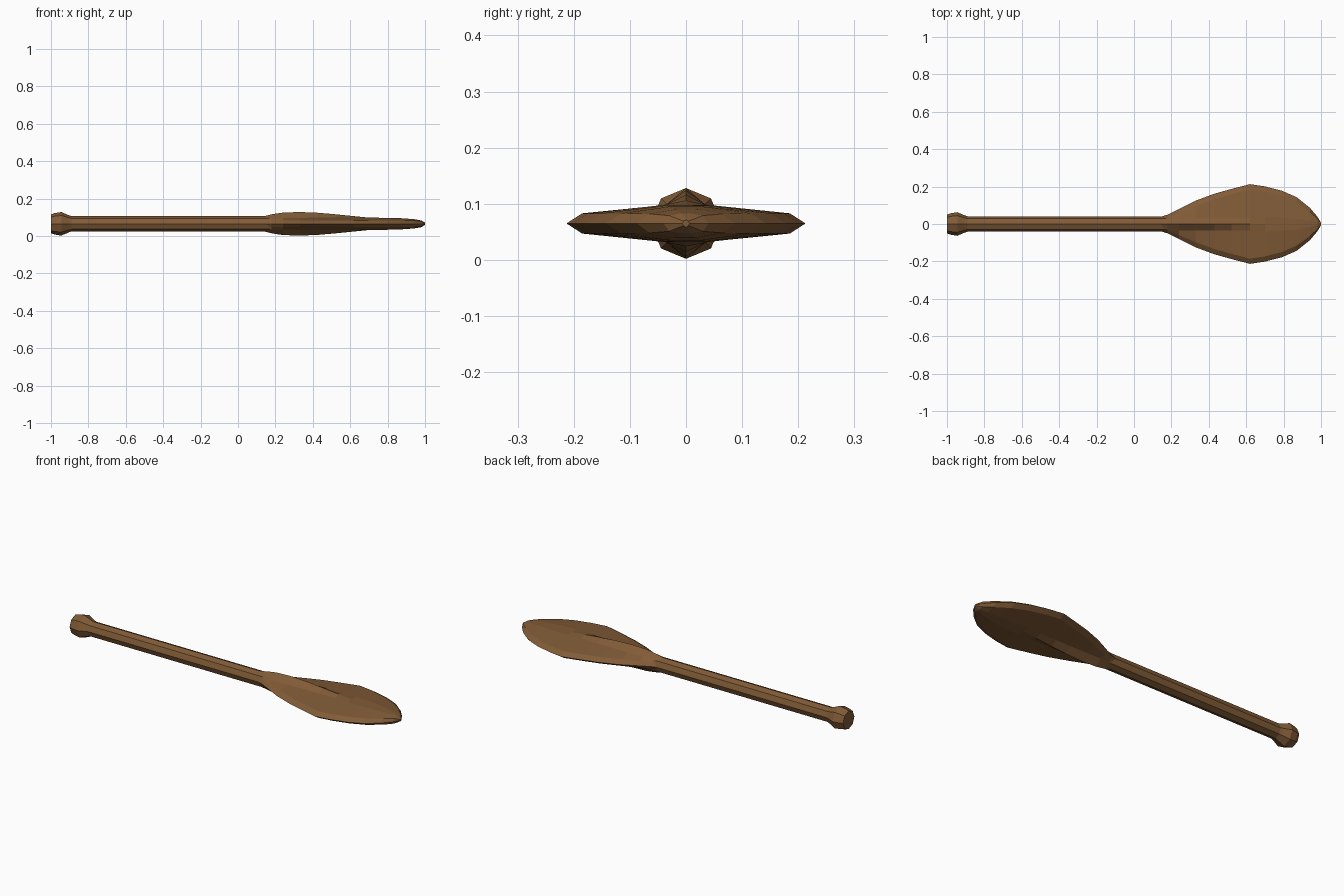
import bpy
import bmesh
from math import sin, cos, pi

cube = bpy.data.objects.get("Cube")
if cube:
    bpy.data.objects.remove(cube)

AXIS_Z = 0.065
wood = bpy.data.materials.new("brown wood")
wood.use_nodes = True
colour = (0.22, 0.105, 0.038, 1)
wood.diffuse_color = colour
wood.node_tree.nodes["Principled BSDF"].inputs["Base Color"].default_value = colour


def loft(name, rings):
    """Skin a row of closed (x, y, z) rings and cap both ends."""
    bm = bmesh.new()
    rows = [[bm.verts.new(p) for p in ring] for ring in rings]
    count = len(rows[0])
    for a, b in zip(rows, rows[1:]):
        for i in range(count):
            j = (i + 1) % count
            bm.faces.new((a[i], a[j], b[j], b[i]))
    bm.faces.new(rows[0])
    bm.faces.new(rows[-1])
    bmesh.ops.remove_doubles(bm, verts=bm.verts, dist=0.0001)
    bmesh.ops.recalc_face_normals(bm, faces=bm.faces)
    mesh = bpy.data.meshes.new(name)
    bm.to_mesh(mesh)
    bm.free()
    mesh.materials.append(wood)
    obj = bpy.data.objects.new(name, mesh)
    obj.location.z = AXIS_Z
    bpy.context.collection.objects.link(obj)


def octagon(x, r):
    return [(x, r * cos(i * pi / 4), r * sin(i * pi / 4)) for i in range(8)]


def blade_ring(x, width, ridge, flat, rim):
    """Section with a raised spine, a flat panel and a bevelled rim."""
    foot = min(0.036, width * 0.6) if ridge > flat else width * 0.2
    inner = max(width - 0.028, width * 0.75)
    quarter = [(width, 0), (inner, rim), (foot, flat), (0, ridge)]
    half = quarter + [(-y, z) for y, z in reversed(quarter[:3])]
    lower = [(y, -z) for y, z in reversed(half[1:-1])]
    return [(x, y, z) for y, z in half + lower]


# Shaft and end knob
loft("shaft", [octagon(-0.92, 0.041), octagon(0.18, 0.041)])
loft("end_knob", [octagon(x, r) for x, r in
                  ((-1, 0.05), (-0.982, 0.057), (-0.945, 0.063), (-0.905, 0.046), (-0.89, 0.041))])

# Blade: x, half width, spine height, panel height, rim height
stations = (
    (0.14, 0.038, 0.041, 0.029, 0.015),
    (0.18, 0.05, 0.051, 0.03, 0.017),
    (0.24, 0.08, 0.06, 0.031, 0.018),
    (0.33, 0.125, 0.063, 0.032, 0.018),
    (0.43, 0.162, 0.059, 0.033, 0.018),
    (0.52, 0.187, 0.051, 0.033, 0.018),
    (0.62, 0.213, 0.041, 0.033, 0.018),
    (0.70, 0.201, 0.033, 0.033, 0.018),
    (0.79, 0.178, 0.032, 0.032, 0.018),
    (0.87, 0.143, 0.03, 0.03, 0.018),
    (0.94, 0.087, 0.025, 0.025, 0.017),
    (0.98, 0.04, 0.018, 0.018, 0.014),
    (1.0, 0.006, 0.006, 0.006, 0.004),
)
loft("blade", [blade_ring(*s) for s in stations])
